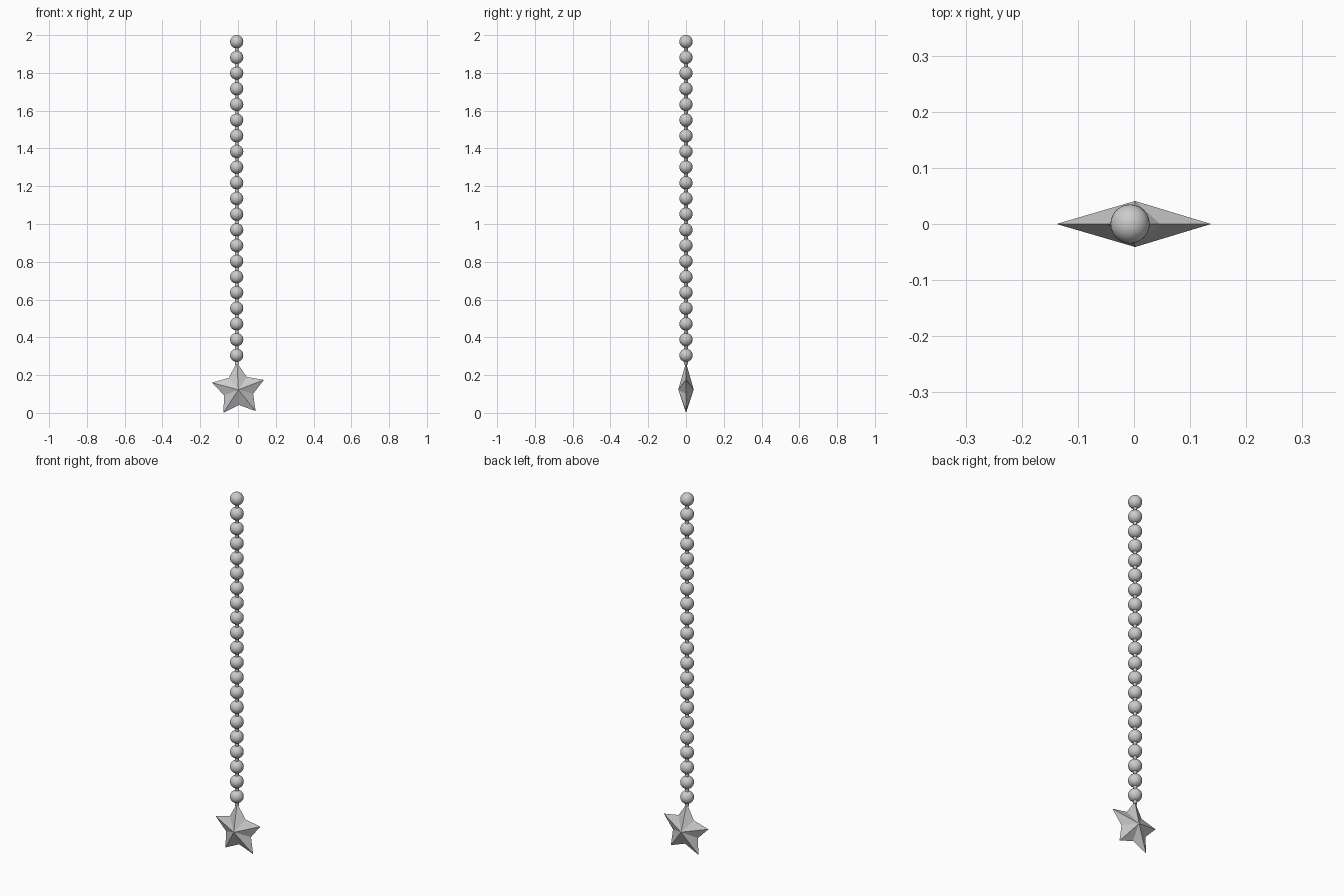
import bpy, bmesh, math

if "Cube" in bpy.data.objects:
    bpy.data.objects.remove(bpy.data.objects["Cube"])

X = -0.007            # chain axis
N, Z0, Z1, R = 21, 0.305, 1.965, 0.035


def finish(bm, name, smooth):
    bmesh.ops.recalc_face_normals(bm, faces=bm.faces)
    for f in bm.faces:
        f.smooth = smooth
    me = bpy.data.meshes.new(name)
    bm.to_mesh(me)
    bm.free()
    ob = bpy.data.objects.new(name, me)
    bpy.context.collection.objects.link(ob)
    return ob


# Beads of the pull chain
for i in range(N):
    bm = bmesh.new()
    bmesh.ops.create_uvsphere(bm, u_segments=24, v_segments=16, radius=R)
    bead = finish(bm, f"bead_{i + 1:02d}", True)
    bead.location = (X, 0, Z0 + (Z1 - Z0) * i / (N - 1))

# Thin cord through the beads
bottom = 0.255
bpy.ops.mesh.primitive_cylinder_add(vertices=12, radius=0.01, depth=Z1 - bottom,
                                    location=(X, 0, (Z1 + bottom) / 2))
bpy.context.object.name = "cord"
bpy.ops.object.shade_smooth_by_angle()

# Faceted five-point star pendant, slightly tilted
bm = bmesh.new()
rim = []
for k in range(10):
    a = math.radians(93 + 36 * k)
    r = 0.145 if k % 2 == 0 else 0.081
    rim.append(bm.verts.new((r * math.cos(a), 0, r * math.sin(a))))
for y in (-0.041, 0.041):
    apex = bm.verts.new((0, y, 0))
    for k in range(10):
        bm.faces.new((rim[k], rim[(k + 1) % 10], apex))
star = finish(bm, "star_pendant", False)
star.location = (0.002, 0, 0.1225)
